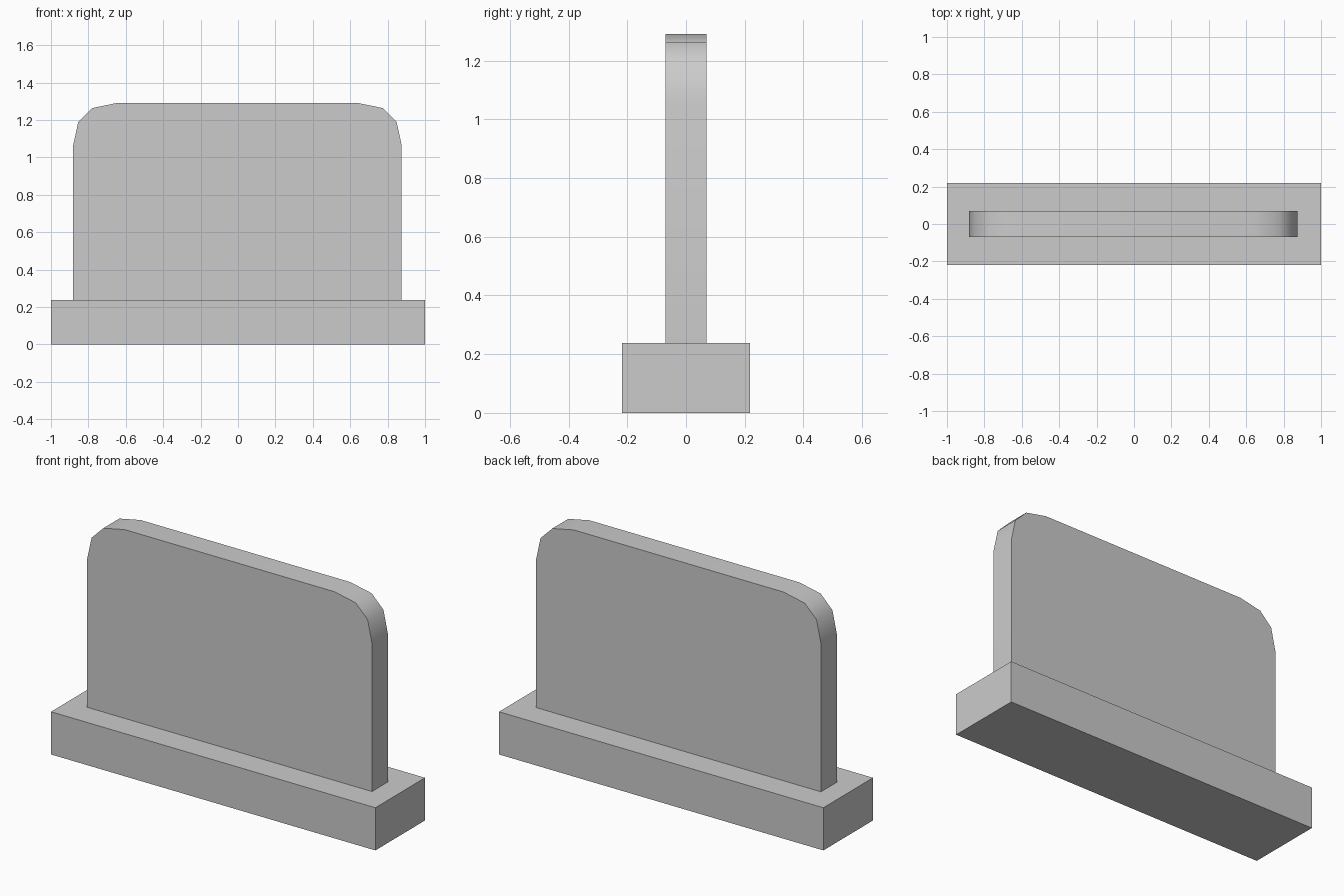
import bpy
import bmesh
import math

if "Cube" in bpy.data.objects:
    bpy.data.objects.remove(bpy.data.objects["Cube"], do_unlink=True)

# Single plain grey
grey = bpy.data.materials.new("light_grey")
grey.use_nodes = True
colour = (0.6, 0.6, 0.6, 1.0)
grey.diffuse_color = colour
grey.node_tree.nodes["Principled BSDF"].inputs["Base Color"].default_value = colour


def extrude_profile(name, outline, depth):
    """Prism from an outline in x and z, centred on y = 0."""
    bm = bmesh.new()
    face = bm.faces.new([bm.verts.new((x, -depth / 2, z)) for x, z in outline])
    result = bmesh.ops.extrude_face_region(bm, geom=[face])
    moved = [v for v in result["geom"] if isinstance(v, bmesh.types.BMVert)]
    bmesh.ops.translate(bm, verts=moved, vec=(0, depth, 0))
    bmesh.ops.recalc_face_normals(bm, faces=bm.faces)
    mesh = bpy.data.meshes.new(name)
    bm.to_mesh(mesh)
    bm.free()
    mesh.materials.append(grey)
    obj = bpy.data.objects.new(name, mesh)
    bpy.context.collection.objects.link(obj)
    return obj


def mirrored(half):
    """Close a right-hand half outline with its mirror image."""
    return half + [(-x, z) for x, z in reversed(half)]


# Rectangular plinth
extrude_profile("plinth", mirrored([(1.0, 0.0), (1.0, 0.238)]), 0.437)

# Upright slab with faceted round shoulders
shoulder = [(0.878, 0.238), (0.878, 1.065), (0.851, 1.19), (0.778, 1.263), (0.647, 1.29)]
slab = extrude_profile("upright_slab", mirrored(shoulder), 0.14)
slab.location.x = -0.003

# Soft shading around the shoulders, crisp front and back edges
bpy.ops.object.select_all(action="DESELECT")
slab.select_set(True)
bpy.context.view_layer.objects.active = slab
bpy.ops.object.shade_smooth_by_angle(angle=math.radians(40))
